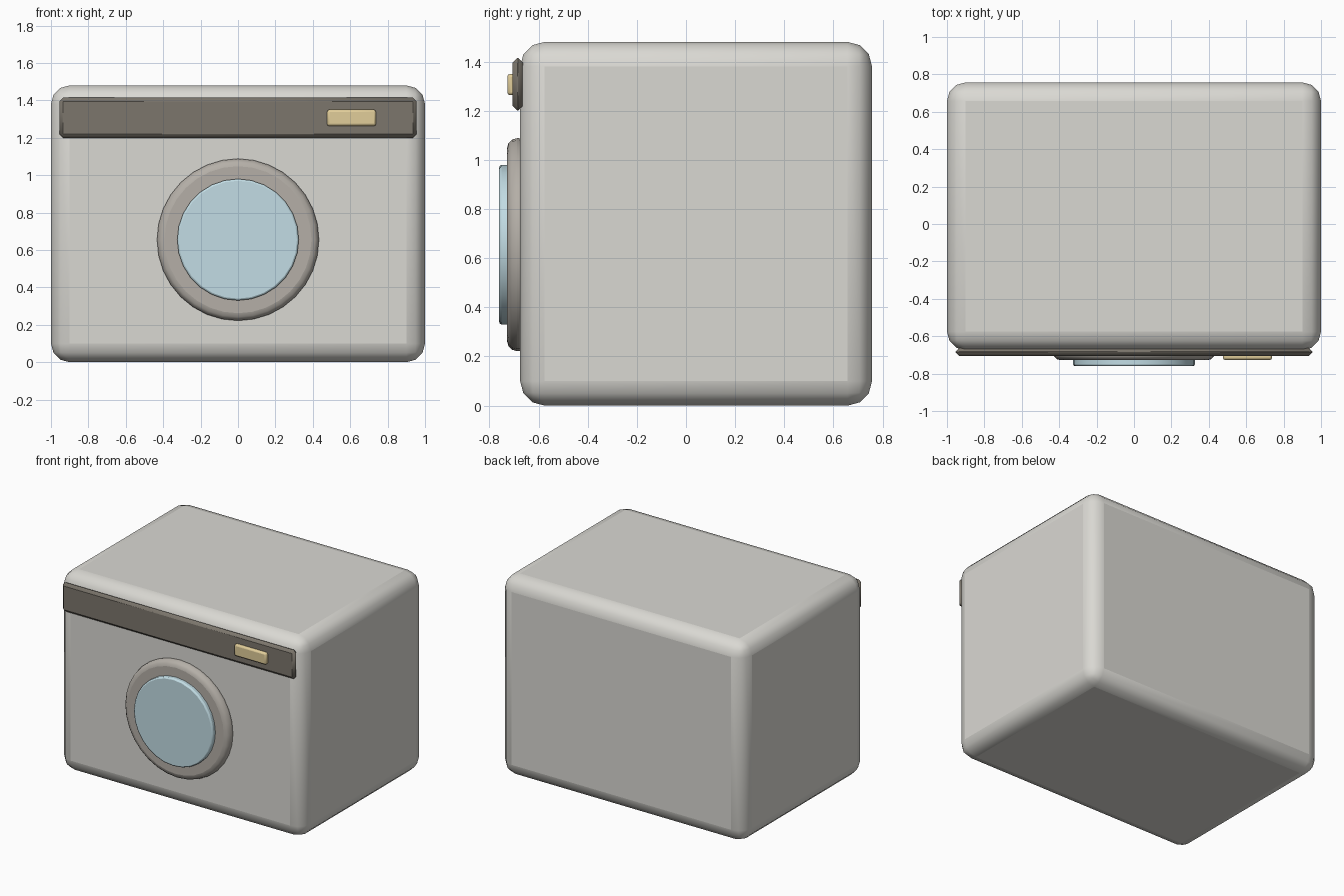
import bpy
from math import radians

if "Cube" in bpy.data.objects:
    bpy.data.objects.remove(bpy.data.objects["Cube"])


def paint(ob, rgb):
    mat = bpy.data.materials.new(ob.name + "_colour")
    mat.diffuse_color = (*rgb, 1)
    mat.use_nodes = True
    mat.node_tree.nodes["Principled BSDF"].inputs["Base Color"].default_value = mat.diffuse_color
    ob.data.materials.append(mat)


def finish(ob, name, bevel, segments, rgb, angle):
    ob.name = name
    mod = ob.modifiers.new("Bevel", "BEVEL")
    mod.width = bevel
    mod.segments = segments
    mod.limit_method = "ANGLE"
    mod.angle_limit = radians(40)
    paint(ob, rgb)
    bpy.ops.object.shade_smooth_by_angle(angle=radians(angle))


def box(name, low, high, bevel, segments, rgb, angle=40):
    centre = [(a + b) / 2 for a, b in zip(low, high)]
    bpy.ops.mesh.primitive_cube_add(size=1, location=centre)
    ob = bpy.context.object
    ob.scale = [b - a for a, b in zip(low, high)]
    bpy.ops.object.transform_apply(location=False, rotation=False, scale=True)
    finish(ob, name, bevel, segments, rgb, angle)


def disc(name, radius, front, back, bevel, segments, rgb, sides):
    bpy.ops.mesh.primitive_cylinder_add(
        vertices=sides, radius=radius, depth=back - front,
        location=(0, (front + back) / 2, 0.655), rotation=(radians(90), 0, 0))
    finish(bpy.context.object, name, bevel, segments, rgb, 40)


# Rounded cabinet
box("body", (-1, -0.675, 0), (1, 0.757, 1.48), 0.1, 3, (0.70, 0.69, 0.65))

# Control strip with chamfered edges and its button
box("control_panel", (-0.955, -0.705, 1.2), (0.955, -0.663, 1.415),
    0.02, 1, (0.20, 0.18, 0.15), 30)
box("button", (0.476, -0.727, 1.263), (0.738, -0.69, 1.35),
    0.012, 2, (0.75, 0.61, 0.32))

# Round door: rim and glass
disc("door_rim", 0.433, -0.728, -0.64, 0.04, 3, (0.46, 0.43, 0.39), 32)
disc("door_glass", 0.325, -0.76, -0.70, 0.01, 2, (0.54, 0.72, 0.78), 28)
